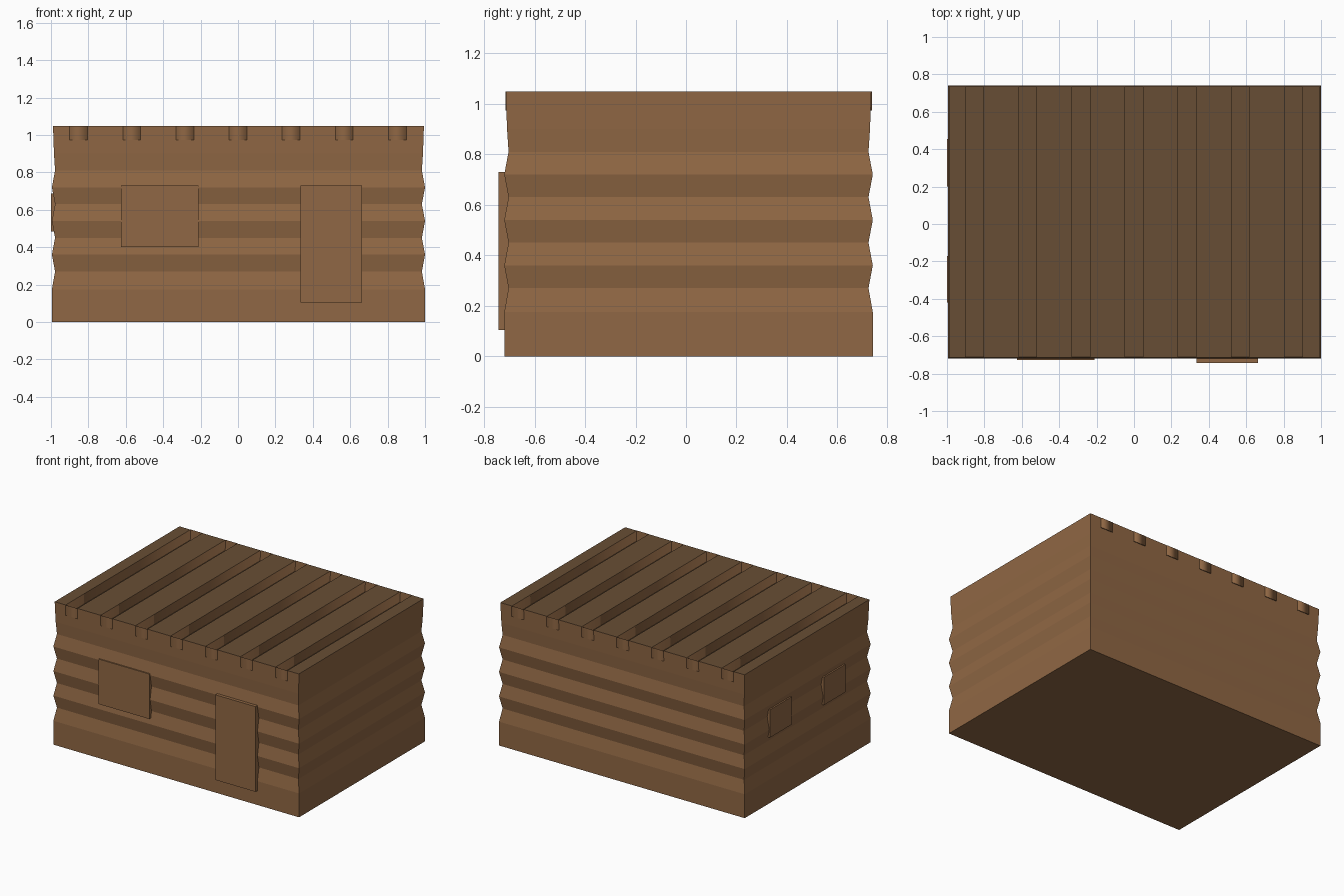
import bpy
import bmesh

cube = bpy.data.objects.get("Cube")
if cube:
    bpy.data.objects.remove(cube, do_unlink=True)


def material(name, color):
    mat = bpy.data.materials.new(name)
    mat.use_nodes = True
    mat.diffuse_color = (*color, 1)
    mat.node_tree.nodes["Principled BSDF"].inputs["Base Color"].default_value = (*color, 1)
    return mat


WOOD = material("warm brown wood", (0.28, 0.137, 0.058))
ROOF = material("dark brown roof", (0.137, 0.076, 0.035))


def finish(name, bm, mats):
    mesh = bpy.data.meshes.new(name)
    bm.to_mesh(mesh)
    bm.free()
    for mat in mats:
        mesh.materials.append(mat)
    obj = bpy.data.objects.new(name, mesh)
    bpy.context.collection.objects.link(obj)
    return obj


def ring(bm, x0, x1, y0, y1, z):
    return [bm.verts.new((x, y, z)) for x, y in ((x0, y0), (x1, y0), (x1, y1), (x0, y1))]


def box(name, x0, x1, y0, y1, z0, z1):
    bm = bmesh.new()
    low, high = ring(bm, x0, x1, y0, y1, z0), ring(bm, x0, x1, y0, y1, z1)
    bm.faces.new(low[::-1])
    bm.faces.new(high)
    for i in range(4):
        j = (i + 1) % 4
        bm.faces.new((low[i], low[j], high[j], high[i]))
    return finish(name, bm, [WOOD])


TOP = 1.048
X0, X1, Y0, Y1 = -0.995, 1.0, -0.72, 0.74

# Ridged walls: stacked rectangles, alternately full size and pulled in
levels = [(0, 0), (0.175, 0)]
for i in range(3):
    levels += [(0.27 + 0.18 * i, 0.017), (0.36 + 0.18 * i, 0)]
levels += [(0.81, 0.017), (0.9, 0.011), (TOP, 0.006)]
bm = bmesh.new()
rings = [ring(bm, X0 + d, X1 - d, Y0 + d, Y1 - d, z) for z, d in levels]
bm.faces.new(rings[0][::-1])
for low, high in zip(rings, rings[1:]):
    for i in range(4):
        j = (i + 1) % 4
        bm.faces.new((low[i], low[j], high[j], high[i]))
finish("walls", bm, [WOOD])

# Hollow roof beams, open at the top, with ends just proud of the walls
HALF = 0.048
centers = [0.284 * k for k in range(-3, 4)]
for n, cx in enumerate(centers, 1):
    bm = bmesh.new()
    low = ring(bm, cx - HALF, cx + HALF, -0.716, 0.736, 0.973)
    high = ring(bm, cx - HALF, cx + HALF, -0.716, 0.736, TOP)
    floor = bm.faces.new(low[::-1])
    floor.material_index = 1
    for i in range(4):
        j = (i + 1) % 4
        side = bm.faces.new((low[i], low[j], high[j], high[i]))
        side.smooth = True
    for edge in floor.edges:
        edge.smooth = False
    finish(f"roof_beam_{n}", bm, [WOOD, ROOF])

# Roof strips between the beams
starts = [X0 + 0.006] + [c + HALF for c in centers]
ends = [c - HALF for c in centers] + [X1 - 0.006]
bm = bmesh.new()
for a, b in zip(starts, ends):
    bm.faces.new(ring(bm, a, b, Y0 + 0.006, Y1 - 0.006, TOP))
finish("roof", bm, [ROOF])

# Door and shutters
box("door", 0.335, 0.662, -0.742, -0.69, 0.105, 0.73)
box("front_window", -0.625, -0.21, -0.727, -0.69, 0.4, 0.73)
box("side_window_front", -1.0, -0.96, -0.42, -0.17, 0.483, 0.687)
box("side_window_back", -1.0, -0.96, 0.2, 0.455, 0.483, 0.687)
